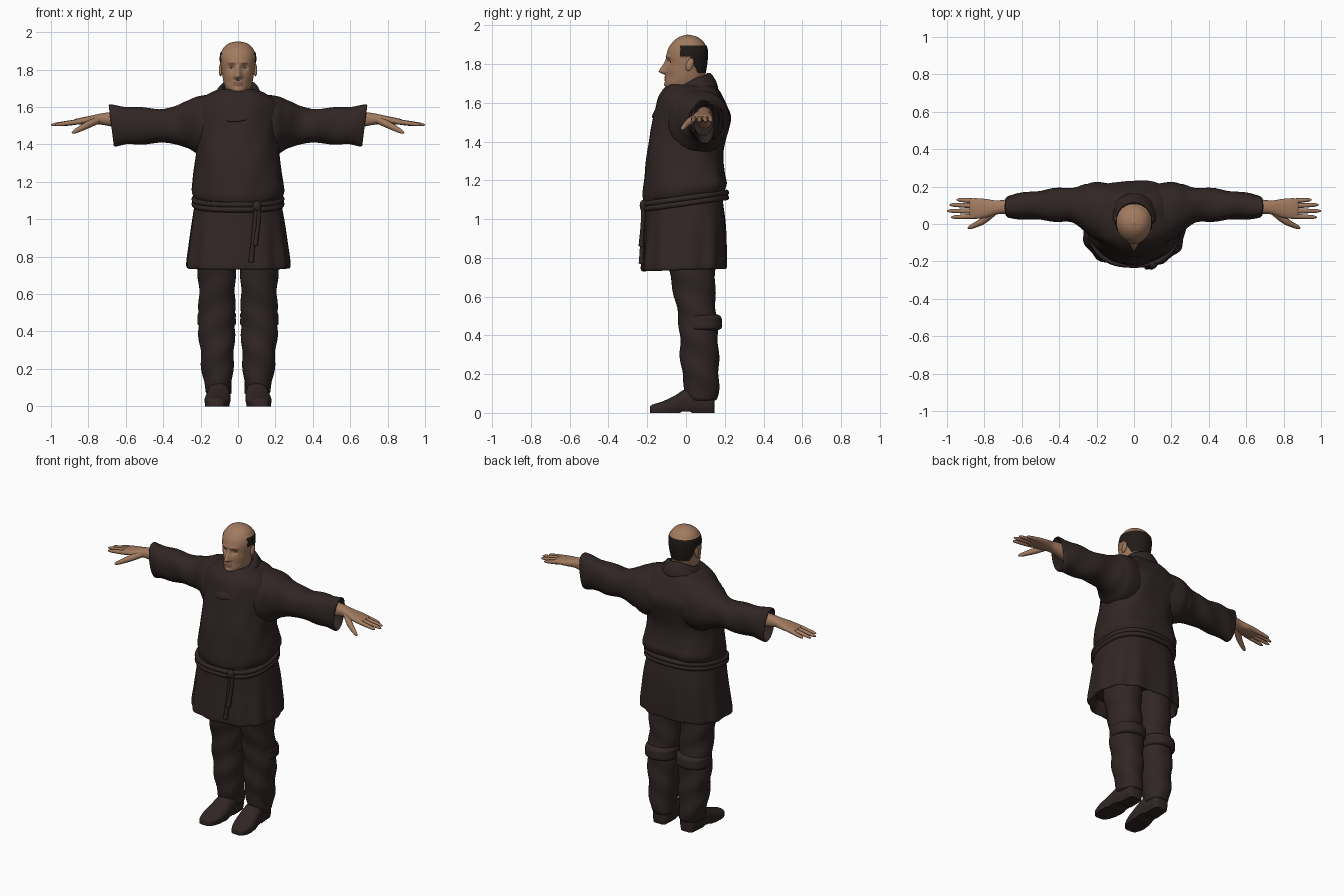
import bpy, bmesh, math
from math import sin, cos, pi, exp
from mathutils import Vector

if "Cube" in bpy.data.objects:
    bpy.data.objects.remove(bpy.data.objects["Cube"])


def material(name, rgb):
    m = bpy.data.materials.new(name)
    m.diffuse_color = (*rgb, 1)
    m.use_nodes = True
    m.node_tree.nodes["Principled BSDF"].inputs["Base Color"].default_value = m.diffuse_color
    return m


CLOTH = material("dark brown cloth", (0.030, 0.019, 0.018))
SKIN = material("tan skin", (0.36, 0.195, 0.115))
HAIR = material("black brown hair", (0.016, 0.011, 0.009))
LIP = material("darker lip skin", (0.24, 0.11, 0.075))
EYE = material("eye grey", (0.16, 0.12, 0.10))


def finish(ob, mirror, angle=50):
    for o in bpy.context.selected_objects:
        o.select_set(False)
    bpy.context.view_layer.objects.active = ob
    ob.select_set(True)
    bpy.ops.object.shade_smooth_by_angle(angle=math.radians(angle))
    if mirror:
        ob.modifiers.new("mirror", 'MIRROR').use_mirror_merge = False
    return ob


def spline(rows, u):
    """Catmull-Rom through the rows, u from 0 to 1."""
    n = len(rows) - 1
    i = min(int(u * n), n - 1)
    t = u * n - i
    a, b, c, d = (rows[min(max(i + k, 0), n)] for k in (-1, 0, 1, 2))
    return [0.5 * (2 * q + (r - p) * t + (2 * p - 5 * q + 4 * r - s) * t * t
                   + (3 * q - p - 3 * r + s) * t ** 3) for p, q, r, s in zip(a, b, c, d)]


def sgnpow(v, e):
    return math.copysign(abs(v) ** (2 / e), v)


def loft(name, rows, mat, axis='z', segs=48, rings=40, power=(2.2, 2.2), warp=None, mirror=False):
    """Skin sections (position, low u, high u, low v, high v) along an axis."""
    bm = bmesh.new()
    loops = []
    for k in range(rings):
        t, u0, u1, v0, v1 = spline(rows, k / (rings - 1))
        loop = []
        for j in range(segs):
            a = 2 * pi * (j + 0.5) / segs - pi / 2
            e = power[1] if sin(a) > 0 else power[0]
            u = (u0 + u1) / 2 + (u1 - u0) / 2 * sgnpow(cos(a), e)
            v = (v0 + v1) / 2 + (v1 - v0) / 2 * sgnpow(sin(a), e)
            p = Vector({'x': (t, u, v), 'y': (u, t, v), 'z': (u, v, t)}[axis])
            loop.append(bm.verts.new(warp(p, a) if warp else p))
        loops.append(loop)
    for A, B in zip(loops, loops[1:]):
        for j in range(segs):
            bm.faces.new((A[j], A[(j + 1) % segs], B[(j + 1) % segs], B[j]))
    bm.faces.new(loops[0])
    bm.faces.new(loops[-1])
    bmesh.ops.recalc_face_normals(bm, faces=bm.faces)
    me = bpy.data.meshes.new(name)
    bm.to_mesh(me)
    bm.free()
    me.materials.append(mat)
    ob = bpy.data.objects.new(name, me)
    bpy.context.collection.objects.link(ob)
    return finish(ob, mirror)


def tube(name, pts, radii, mat, cyclic=False, mirror=False):
    cu = bpy.data.curves.new(name, 'CURVE')
    cu.dimensions = '3D'
    cu.bevel_depth, cu.bevel_resolution, cu.resolution_u = 1, 3, 4
    cu.use_fill_caps = True
    s = cu.splines.new('NURBS')
    s.points.add(len(pts) - 1)
    for p, co, r in zip(s.points, pts, radii):
        p.co, p.radius = (*co, 1), r
    s.order_u, s.use_endpoint_u, s.use_cyclic_u = 3, True, cyclic
    ob = bpy.data.objects.new(name, cu)
    bpy.context.collection.objects.link(ob)
    for o in bpy.context.selected_objects:
        o.select_set(False)
    bpy.context.view_layer.objects.active = ob
    ob.select_set(True)
    bpy.ops.object.convert(target='MESH')
    ob = bpy.context.view_layer.objects.active
    ob.data.materials.clear()
    ob.data.materials.append(mat)
    return finish(ob, mirror)


def ball(name, loc, radii, mat, mirror=False, tilt=0):
    rows = [(cos(pi * (1 - k / 12)) * radii[2], *[s * r * max(sin(pi * k / 12), 0.02)
             for r in radii[:2] for s in (-1, 1)]) for k in range(13)]

    def place(p, a):
        return Vector((p.x + loc[0], p.y + loc[1] + tilt * p.z, p.z + loc[2]))
    return loft(name, rows, mat, segs=20, rings=25, power=(2, 2), warp=place, mirror=mirror)


def sym(rows):
    return [(z, -w, w, a, b) for z, w, a, b in rows]


# robe upper body, bloused over a tilted waistline
def torso_warp(p, a):
    p.z += 0.14 * p.y * max(0, min(1, (1.4 - p.z) / 0.25))
    f = 0.003 * sin(5 * a + 14 * p.z) + 0.002 * sin(9 * a - 20 * p.z)
    return p + Vector((cos(a), sin(a), 0)) * f


loft("robe_torso", sym([
    (1.10, .215, -.20, .19), (1.125, .237, -.215, .205), (1.16, .247, -.22, .212),
    (1.22, .240, -.216, .198), (1.32, .225, -.208, .188), (1.42, .220, -.188, .208),
    (1.52, .225, -.168, .233), (1.58, .225, -.155, .215), (1.63, .205, -.14, .19),
    (1.67, .155, -.115, .165), (1.695, .10, -.09, .13)]), CLOTH, power=(2.1, 2.9), warp=torso_warp)


# wide sleeves with slanted open cuffs
def sleeve_warp(p, a):
    k = max(0, min(1, (p.x - .3) / .35))
    p.x += 0.13 * (p.z - 1.5) * k
    f = 0.004 * sin(34 * p.x + 2 * a) * (1 if p.x > .25 else 0)
    return p + Vector((0, cos(a), sin(a))) * f


loft("sleeves", [
    (.05, -.09, .20, 1.35, 1.675), (.19, -.09, .225, 1.34, 1.662), (.26, -.04, .212, 1.375, 1.64),
    (.34, .008, .195, 1.405, 1.60), (.45, .016, .187, 1.405, 1.592), (.58, .026, .168, 1.40, 1.603),
    (.66, .03, .155, 1.39, 1.61), (.675, .035, .15, 1.392, 1.608), (.668, .04, .145, 1.40, 1.60),
    (.58, .045, .14, 1.43, 1.585)], CLOTH, axis='x', power=(2.1, 2.3), warp=sleeve_warp, mirror=True)


# robe skirt with soft pleats and a hollow hem
def skirt_warp(p, a):
    f = 0.006 * sin(11 * a + 1) * max(0, min(1, (1.1 - p.z) / .3))
    p.z += 0.03 * p.y * max(0, min(1, (1 - p.z) / .2))
    return p + Vector((cos(a), sin(a), 0)) * f


loft("robe_skirt", sym([
    (1.15, .215, -.19, .18), (1.08, .232, -.205, .192), (.97, .250, -.21, .205),
    (.86, .264, -.22, .208), (.77, .275, -.228, .208), (.742, .273, -.226, .206),
    (.745, .26, -.212, .195), (.82, .24, -.19, .175)]), CLOTH, segs=96, power=(2.5, 2.7), warp=skirt_warp)


# thick folded collar, low in front
def collar_warp(p, a):
    p.z += 0.43 * p.y + 0.004 * sin(4 * a)
    return p


loft("cowl_collar", sym([
    (1.585, .13, -.15, .15), (1.60, .148, -.175, .165), (1.63, .145, -.162, .16),
    (1.66, .122, -.13, .148), (1.685, .112, -.118, .135), (1.70, .095, -.095, .122),
    (1.695, .08, -.082, .108), (1.65, .075, -.07, .10)]), CLOTH, power=(2, 2), warp=collar_warp)

# rope belt, knot and hanging tails
for i, dz in enumerate((-.013, .013)):
    ring = []
    for k in range(40):
        a = 2 * pi * k / 40
        y = -.006 + .214 * sgnpow(sin(a), 2.5)
        ring.append((.234 * sgnpow(cos(a), 2.5), y, 1.095 + dz + .14 * y))
    tube(f"belt_rope_{i + 1}", ring, [.015] * 40, CLOTH, cyclic=True)
ball("belt_knot", (.10, -.217, 1.07), (.025, .022, .03), CLOTH)
for i, (dx, end) in enumerate(((0, .77), (.022, .86))):
    tube(f"belt_tail_{i + 1}", [(.10 + dx / 2, -.218, 1.07), (.088 + dx, -.222, .97),
         (.075 + dx, -.228, end + .05), (.07 + dx, -.23, end)], [.012, .011, .012, .015], CLOTH)


# trouser legs, boot cuffs behind the knee, boots
def leg_warp(p, a):
    f = 0.004 * sin(38 * p.z + 2 * a)
    return p + Vector((cos(a), sin(a), 0)) * f


loft("trouser_legs", [
    (.86, .012, .222, -.10, .15), (.72, .014, .215, -.085, .152), (.6, .015, .209, -.06, .15),
    (.5, .017, .21, -.042, .158), (.4, .018, .211, -.032, .165), (.3, .02, .202, -.03, .168),
    (.2, .027, .194, -.02, .17), (.12, .032, .182, -.005, .168), (.07, .037, .168, .01, .16),
    (.065, .05, .15, .03, .14)], CLOTH, power=(2.2, 2.2), warp=leg_warp, mirror=True)
loft("knee_cuffs", [
    (.51, .03, .20, -.01, .155), (.497, .013, .214, -.025, .18), (.47, .012, .216, -.025, .186),
    (.438, .012, .216, -.022, .184), (.425, .03, .20, -.01, .16)], CLOTH, rings=20, mirror=True)


def boot_warp(p, a):
    if p.z < .012:
        p.z = .008 if -.03 < p.y < .03 else 0
    p.x += .08 * max(0, -p.y - .05)
    return p


loft("boots", [
    (-.187, .09, .125, .008, .028), (-.175, .066, .15, 0, .042), (-.12, .045, .172, 0, .06),
    (-.06, .040, .174, 0, .088), (0, .042, .165, 0, .125), (.06, .044, .158, 0, .14),
    (.12, .047, .152, 0, .13), (.142, .058, .142, .003, .105), (.148, .08, .12, .02, .08)],
    CLOTH, axis='y', power=(4, 2.1), warp=boot_warp, mirror=True)

# forearms, palms and fingers
loft("forearms_and_palms", [
    (.50, .05, .14, 1.45, 1.58), (.62, .052, .135, 1.48, 1.578), (.69, .054, .13, 1.498, 1.572),
    (.74, .05, .126, 1.506, 1.564), (.79, .034, .134, 1.505, 1.553), (.84, .028, .138, 1.506, 1.543),
    (.87, .032, .136, 1.508, 1.536), (.88, .045, .125, 1.514, 1.53)],
    SKIN, axis='x', segs=28, rings=30, power=(2.3, 2.3), mirror=True)
for name, y0, x1, y1 in (("index", .042, .978, .036), ("middle", .069, 1.0, .070),
                         ("ring", .097, .987, .103), ("little", .122, .948, .13)):
    pts = [(.84 + (x1 - .84) * t, y0 + (y1 - y0) * t, 1.523 - .019 * t) for t in (0, .35, .65, .93, 1)]
    tube(name + "_fingers", pts, [.0145, .0135, .0115, .0095, .003], SKIN, mirror=True)
tube("thumbs", [(.75, .065, 1.53), (.80, .02, 1.507), (.845, -.004, 1.483), (.88, -.019, 1.465),
                (.888, -.023, 1.461)], [.02, .02, .0145, .011, .003], SKIN, mirror=True)


# head and neck, the face pushed out of a smooth loft
def g(v, c, w):
    return exp(-((v - c) / w) ** 2)


def face_warp(p, a):
    if p.y < 0 and p.z > 1.66:
        x, z = abs(p.x), p.z
        nose = max(0, min((1.832 - z) / .068, (z - 1.742) / .016, 1))
        d = .037 * nose * g(x, 0, .011 + .007 * nose)
        d += .006 * g(z, 1.838, .009) * g(x, .025, .03)
        d -= .013 * g(x, .034, .016) * g(z, 1.811, .013)
        d += .006 * (g(z, 1.733, .006) + g(z, 1.719, .006)) * g(x, 0, .022)
        d += .006 * g(z, 1.69, .012) * g(x, 0, .022) - .004 * g(x, .055, .015) * g(z, 1.735, .02)
        p.y -= d
    if is_hair(p):
        p += Vector((cos(a), sin(a), 0)) * .003
    return p


def is_hair(p):
    low = 1.838 - .085 * max(0, min(1, (p.y - .02) / .04))
    return p.y > -.03 and low < p.z < 1.897


head = loft("head_and_neck", sym([
    (1.60, .06, -.045, .085), (1.65, .06, -.058, .087), (1.673, .058, -.093, .089),
    (1.695, .066, -.108, .092), (1.73, .077, -.106, .096), (1.77, .084, -.104, .102),
    (1.80, .089, -.100, .107), (1.83, .093, -.101, .110), (1.86, .095, -.098, .111),
    (1.89, .091, -.086, .105), (1.92, .075, -.062, .085), (1.941, .047, -.032, .055),
    (1.951, .004, .005, .013)]), SKIN, segs=96, rings=90, power=(2, 2.1), warp=face_warp)
head.data.materials.append(HAIR)
head.data.materials.append(LIP)
for f in head.data.polygons:
    c = f.center
    brow = c.y < -.05 and .016 < abs(c.x) < .052 and abs(c.z - 1.833 + .1 * abs(abs(c.x) - .035)) < .004
    lips = c.y < -.09 and abs(c.x) < .026 and 1.714 < c.z < 1.737
    f.material_index = 1 if is_hair(c) else 2 if brow or lips else 0

# eyes and ears
ball("eyes", (.034, -.0705, 1.810), (.014, .012, .0075), EYE, mirror=True)
ball("ears", (.093, .020, 1.797), (.010, .019, .033), SKIN, mirror=True, tilt=.25)
